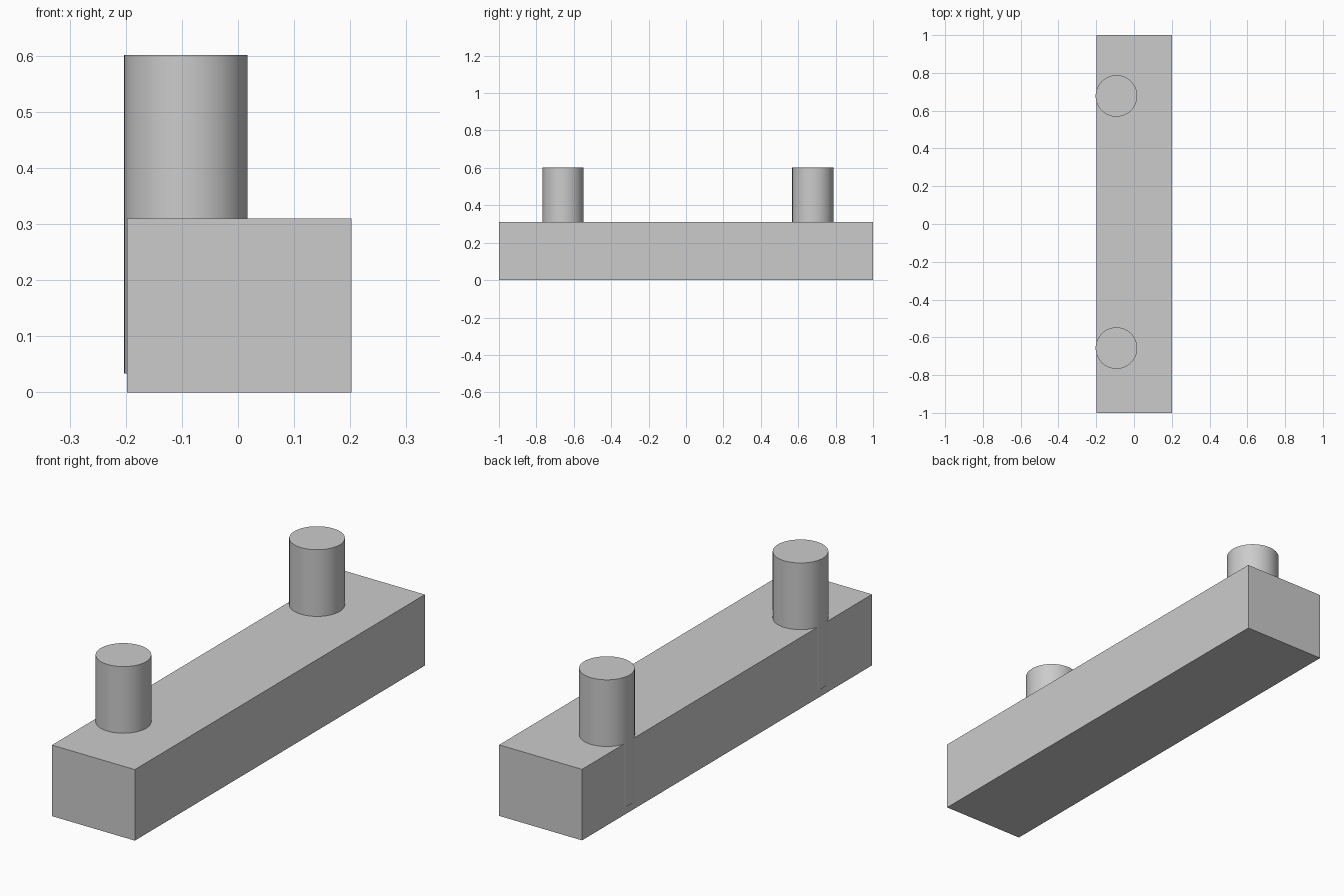
import bpy
import math

if "Cube" in bpy.data.objects:
    bpy.data.objects.remove(bpy.data.objects["Cube"], do_unlink=True)

# One plain grey for the whole model
grey = bpy.data.materials.new("light_grey")
grey.use_nodes = True
colour = (0.6, 0.6, 0.6, 1)
grey.diffuse_color = colour
grey.node_tree.nodes["Principled BSDF"].inputs["Base Color"].default_value = colour


def finish(name):
    obj = bpy.context.object
    obj.name = name
    obj.data.materials.append(grey)
    return obj


# Long rectangular bar
bpy.ops.mesh.primitive_cube_add(size=1, location=(0.002, 0, 0.155))
bar = finish("bar")
bar.scale = (0.4, 2, 0.31)
bpy.ops.object.transform_apply(location=False, rotation=False, scale=True)

# Two round pegs sunk into the bar, slightly proud of its right side
BOTTOM, TOP = 0.034, 0.601
for name, y in (("front_peg", -0.657), ("back_peg", 0.678)):
    bpy.ops.mesh.primitive_cylinder_add(
        vertices=64, radius=0.11, depth=TOP - BOTTOM,
        location=(-0.093, y, (TOP + BOTTOM) / 2))
    finish(name)
    bpy.ops.object.shade_smooth_by_angle(angle=math.radians(30))
